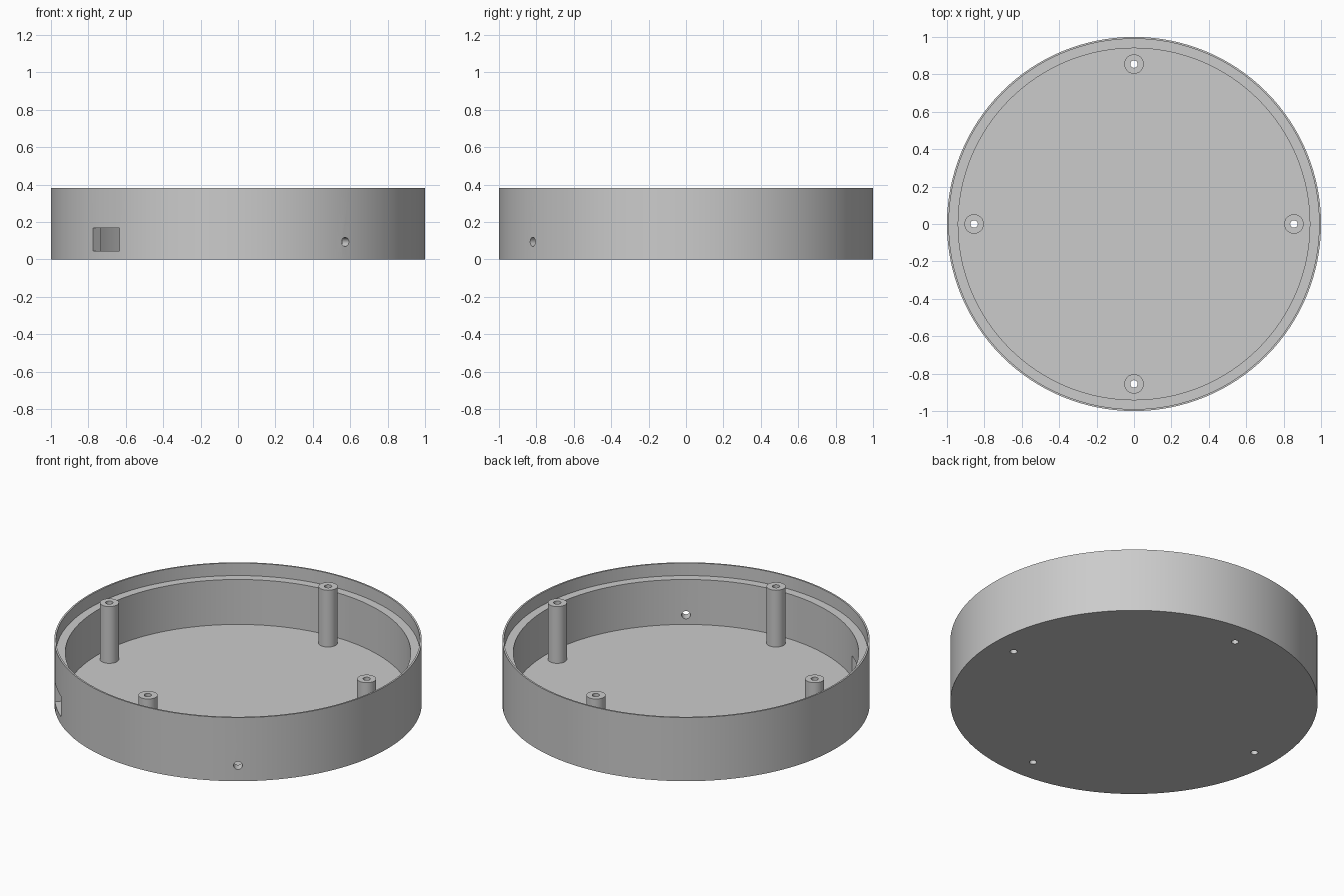
import bpy
import bmesh
from math import cos, sin, pi, radians
from mathutils import Matrix

cube = bpy.data.objects.get("Cube")
if cube:
    bpy.data.objects.remove(cube, do_unlink=True)

HEIGHT, LEDGE, FLOOR = 0.382, 0.307, 0.037
POST_TOP, POST_DISTANCE = 0.378, 0.855
POST_RADIUS, BORE = 0.052, 0.02

grey = bpy.data.materials.new("plain grey")
grey.use_nodes = True
colour = (0.6, 0.6, 0.6, 1)
grey.diffuse_color = colour
grey.node_tree.nodes["Principled BSDF"].inputs["Base Color"].default_value = colour


def make_object(name, bm):
    bmesh.ops.recalc_face_normals(bm, faces=bm.faces)
    mesh = bpy.data.meshes.new(name)
    bm.to_mesh(mesh)
    bm.free()
    mesh.materials.append(grey)
    obj = bpy.data.objects.new(name, mesh)
    bpy.context.collection.objects.link(obj)
    return obj


def activate(obj):
    bpy.ops.object.select_all(action="DESELECT")
    obj.select_set(True)
    bpy.context.view_layer.objects.active = obj


def lathe(name, profile, sides, closed=False, capped=False):
    """Turn a (radius, z) profile around the z axis."""
    bm = bmesh.new()
    rings = [[bm.verts.new((r * cos(2 * pi * i / sides), r * sin(2 * pi * i / sides), z))
              for i in range(sides)] for r, z in profile]
    pairs = list(zip(rings, rings[1:]))
    if closed:
        pairs.append((rings[-1], rings[0]))
    for a, b in pairs:
        for i in range(sides):
            j = (i + 1) % sides
            bm.faces.new((a[i], a[j], b[j], b[i]))
    if capped:
        bm.faces.new(rings[0])
        bm.faces.new(rings[-1])
    return make_object(name, bm)


def cut(target, cutter):
    """Subtract the cutter and discard it."""
    mod = target.modifiers.new("cut", "BOOLEAN")
    mod.operation = "DIFFERENCE"
    mod.solver = "EXACT"
    mod.object = cutter
    activate(target)
    bpy.ops.object.modifier_apply(modifier=mod.name)
    bpy.data.objects.remove(cutter, do_unlink=True)


def smooth(obj):
    activate(obj)
    bpy.ops.object.shade_smooth_by_angle(angle=radians(30))


# Round tray with a stepped rim
tray = lathe("tray", [(1, 0), (1, HEIGHT), (0.99, HEIGHT), (0.99, LEDGE),
                      (0.94, LEDGE), (0.94, FLOOR)][::1], 128, capped=True)

# Hollow screw posts, with their bores carried through the floor
quarters = {"left": 0, "back": 90, "right": 180, "front": 270}
for side, degrees in quarters.items():
    spot = Matrix.Rotation(radians(degrees), 4, "Z") @ Matrix.Translation((POST_DISTANCE, 0, 0))
    drill = lathe("drill", [(BORE, -0.1), (BORE, 0.1)], 32, capped=True)
    drill.data.transform(spot)
    cut(tray, drill)
    post = lathe(side + "_screw_post", [(POST_RADIUS, FLOOR), (POST_RADIUS, POST_TOP),
                                        (BORE, POST_TOP), (BORE, FLOOR)], 32, closed=True)
    post.data.transform(spot)
    smooth(post)

# Rectangular port through the wall
bm = bmesh.new()
bmesh.ops.create_cube(bm, size=1, matrix=Matrix.Rotation(radians(225), 4, "Z")
                      @ Matrix.Translation((0.97, 0, 0.107)) @ Matrix.Diagonal((0.2, 0.2, 0.122, 1)))
cut(tray, make_object("port_cutter", bm))

# Small round cable hole through the wall
drill = lathe("drill", [(0.024, -0.1), (0.024, 0.1)], 32, capped=True)
drill.data.transform(Matrix.Rotation(radians(-55), 4, "Z")
                     @ Matrix.Translation((0.97, 0, 0.094)) @ Matrix.Rotation(pi / 2, 4, "Y"))
cut(tray, drill)
smooth(tray)
